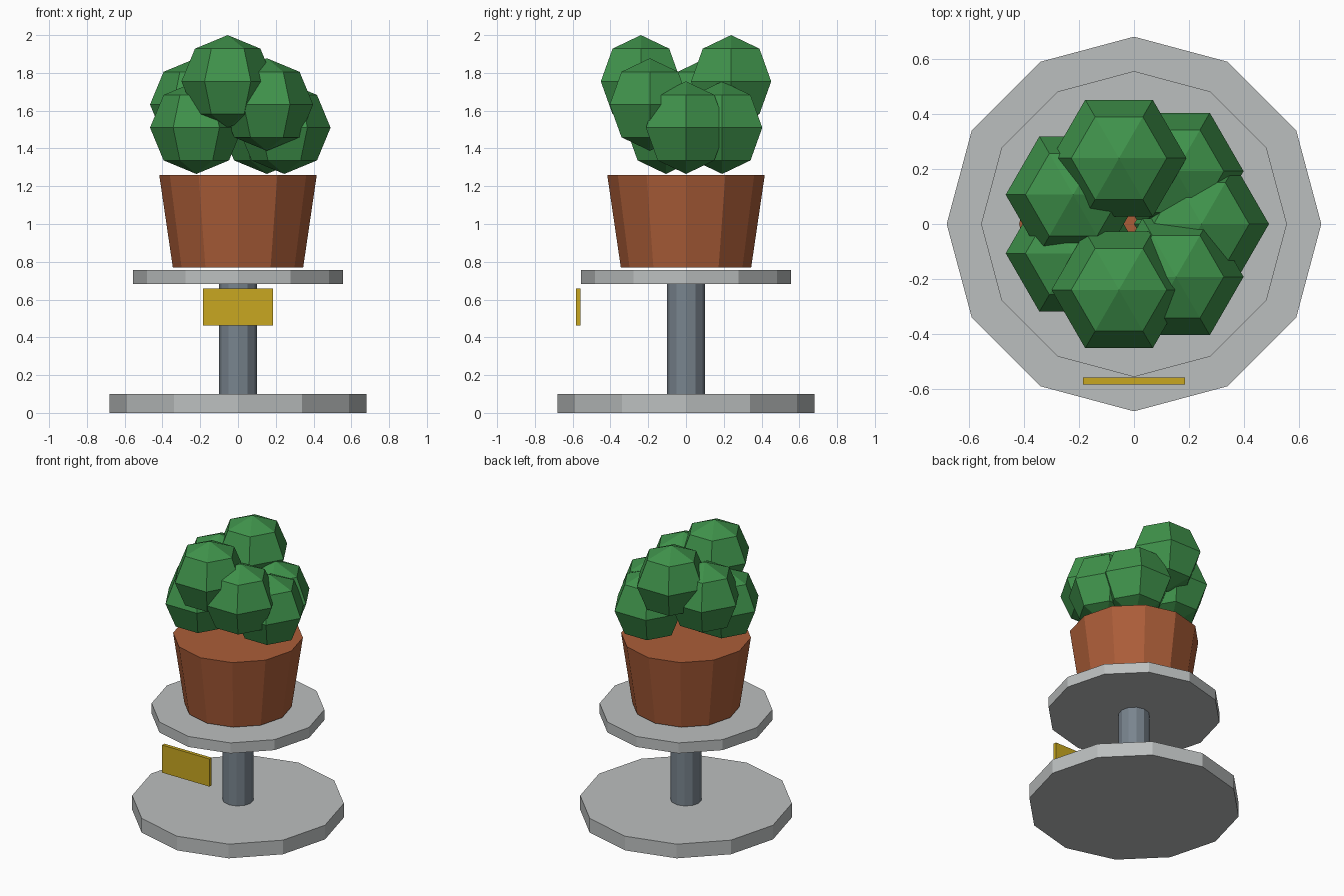
import bpy
import bmesh
from math import cos, sin, tau

default = bpy.data.objects.get("Cube")
if default:
    bpy.data.objects.remove(default, do_unlink=True)


def material(name, rgb):
    m = bpy.data.materials.new(name)
    m.use_nodes = True
    m.diffuse_color = (*rgb, 1)
    m.node_tree.nodes["Principled BSDF"].inputs["Base Color"].default_value = (*rgb, 1)
    return m


stone = material("pale grey stone", (0.50, 0.52, 0.52))
steel = material("blue grey steel", (0.19, 0.23, 0.27))
clay = material("terracotta", (0.41, 0.11, 0.04))
leaf = material("leaf green", (0.05, 0.29, 0.07))
gold = material("gold", (0.58, 0.39, 0.015))


def finish(name, bm, mat, location=(0, 0, 0)):
    bmesh.ops.recalc_face_normals(bm, faces=bm.faces)
    mesh = bpy.data.meshes.new(name)
    bm.to_mesh(mesh)
    bm.free()
    mesh.materials.append(mat)
    obj = bpy.data.objects.new(name, mesh)
    obj.location = location
    bpy.context.collection.objects.link(obj)
    return obj


def turned(name, profile, sides, mat, location=(0, 0, 0)):
    """Turn (radius, height) points about z, with flat or pointed ends."""
    bm = bmesh.new()
    rings = []
    for r, z in profile:
        count = sides if r > 0 else 1
        rings.append([bm.verts.new((r * cos(tau * i / sides), r * sin(tau * i / sides), z))
                      for i in range(count)])
    for low, high in zip(rings, rings[1:]):
        for i in range(sides):
            j = i + 1
            corners = [low[i % len(low)], low[j % len(low)],
                       high[j % len(high)], high[i % len(high)]]
            bm.faces.new(list(dict.fromkeys(corners)))
    for ring in (rings[0], rings[-1]):
        if len(ring) > 1:
            bm.faces.new(ring)
    return finish(name, bm, mat, location)


# Stand and pot
turned("base_disc", [(0.68, 0), (0.68, 0.10)], 12, stone)
turned("stem", [(0.10, 0.10), (0.10, 0.685)], 12, steel)
turned("top_disc", [(0.555, 0.683), (0.555, 0.757)], 12, stone)
turned("pot", [(0.345, 0.77), (0.417, 1.26)], 12, clay)

# Ring of seven faceted leaf balls, stepping through three heights
R = 0.245
ball = [(R * sin(tau * k / 8), -R * cos(tau * k / 8)) for k in range(1, 4)]
ball = [(0, -R)] + ball + [(0, R)]
for i in range(7):
    a = -tau * i / 7
    turned(f"leaf_ball_{i + 1}", ball, 6, leaf,
           (R * cos(a), R * sin(a), 1.51 + 0.1225 * (i % 3)))

# Plain plate hanging in front of the stem
bm = bmesh.new()
bmesh.ops.create_cube(bm, size=1)
bmesh.ops.scale(bm, vec=(0.37, 0.025, 0.195), verts=bm.verts)
finish("front_plate", bm, gold, (0, -0.57, 0.56))
